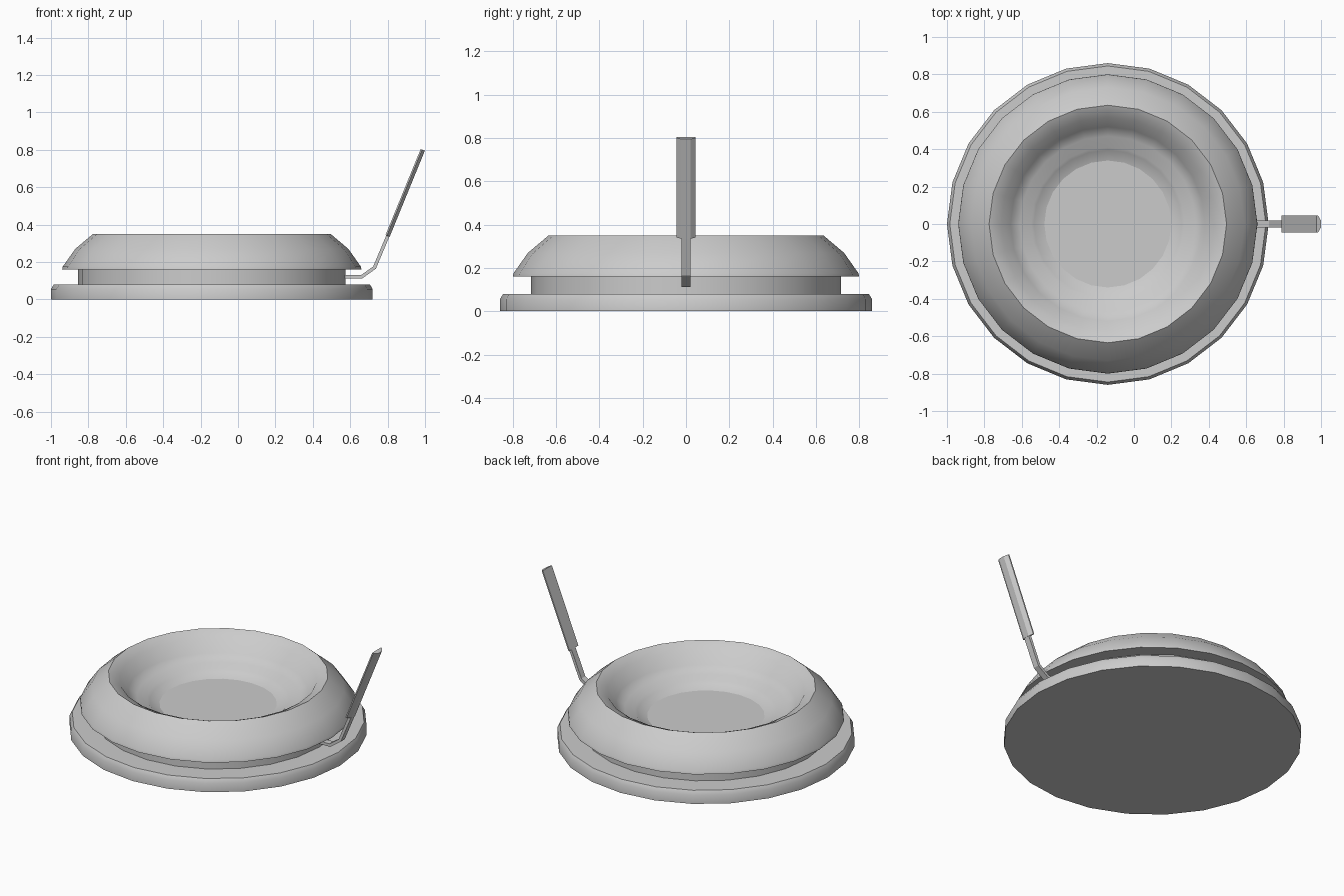
import bpy, bmesh
from math import sin, cos, pi, radians
from mathutils import Vector

if "Cube" in bpy.data.objects:
    bpy.data.objects.remove(bpy.data.objects["Cube"])

CX, SIDES = -0.14, 24


def finish(name, bm, angle=None):
    bmesh.ops.recalc_face_normals(bm, faces=bm.faces)
    mesh = bpy.data.meshes.new(name)
    bm.to_mesh(mesh)
    bm.free()
    ob = bpy.data.objects.new(name, mesh)
    bpy.context.collection.objects.link(ob)
    if angle:
        bpy.ops.object.select_all(action='DESELECT')
        ob.select_set(True)
        bpy.context.view_layer.objects.active = ob
        bpy.ops.object.shade_smooth_by_angle(angle=radians(angle))
    return ob


def lathe(name, profile, angle=35):
    """Revolve (radius, z) points; both open ends are closed by caps."""
    bm = bmesh.new()
    rings = [[bm.verts.new((CX + r * cos(2 * pi * i / SIDES),
                            r * sin(2 * pi * i / SIDES), z))
              for i in range(SIDES)] for r, z in profile]
    for a, b in zip(rings, rings[1:]):
        for i in range(SIDES):
            j = (i + 1) % SIDES
            bm.faces.new((a[i], a[j], b[j], b[i]))
    bm.faces.new(rings[0])
    bm.faces.new(rings[-1])
    return finish(name, bm, angle)


def sweep(name, path, section):
    """Sweep a (y, offset) section along a path of (x, z) points."""
    pts = [Vector(p) for p in path]
    bm = bmesh.new()
    rings = []
    for i, p in enumerate(pts):
        d0 = (p - pts[i - 1]).normalized() if i else None
        d1 = (pts[i + 1] - p).normalized() if i < len(pts) - 1 else None
        d0, d1 = d0 or d1, d1 or d0
        t = (d0 + d1).normalized()
        n = Vector((t.y, -t.x)) / t.dot(d0)
        rings.append([bm.verts.new((p.x + n.x * o, y, p.y + n.y * o))
                      for y, o in section])
    k = len(section)
    for a, b in zip(rings, rings[1:]):
        for i in range(k):
            j = (i + 1) % k
            bm.faces.new((a[i], a[j], b[j], b[i]))
    bm.faces.new(rings[0])
    bm.faces.new(rings[-1])
    return finish(name, bm)


# Base plate with a small bevelled rim
lathe("base_plate", [(0.86, 0), (0.86, 0.055), (0.845, 0.08)])

# Recessed neck between base and rim
lathe("neck", [(0.715, 0.075), (0.715, 0.165)])

# Rounded ring rolling over and down towards the bowl edge
lathe("ring_and_bowl", [
    (0.80, 0.16), (0.797, 0.175), (0.73, 0.27), (0.635, 0.35),
    (0.57, 0.32), (0.52, 0.245), (0.47, 0.21), (0.41, 0.198),
    (0.395, 0.185), (0.32, 0.158), (0.22, 0.138), (0.11, 0.127),
    (0.02, 0.124)], 50)

# Bent flat lever arm
sweep("lever_arm", [(0.55, 0.12), (0.66, 0.12), (0.73, 0.17), (0.81, 0.36)],
      [(-0.02, -0.009), (0.02, -0.009), (0.02, 0.009), (-0.02, 0.009)])

# Handle: wide inner face, narrow outer face
sweep("lever_handle", [(0.798, 0.34), (0.986, 0.80)],
      [(-0.045, -0.01), (0.045, -0.01), (0.045, -0.002), (0.02, 0.014),
       (-0.02, 0.014), (-0.045, -0.002)])
